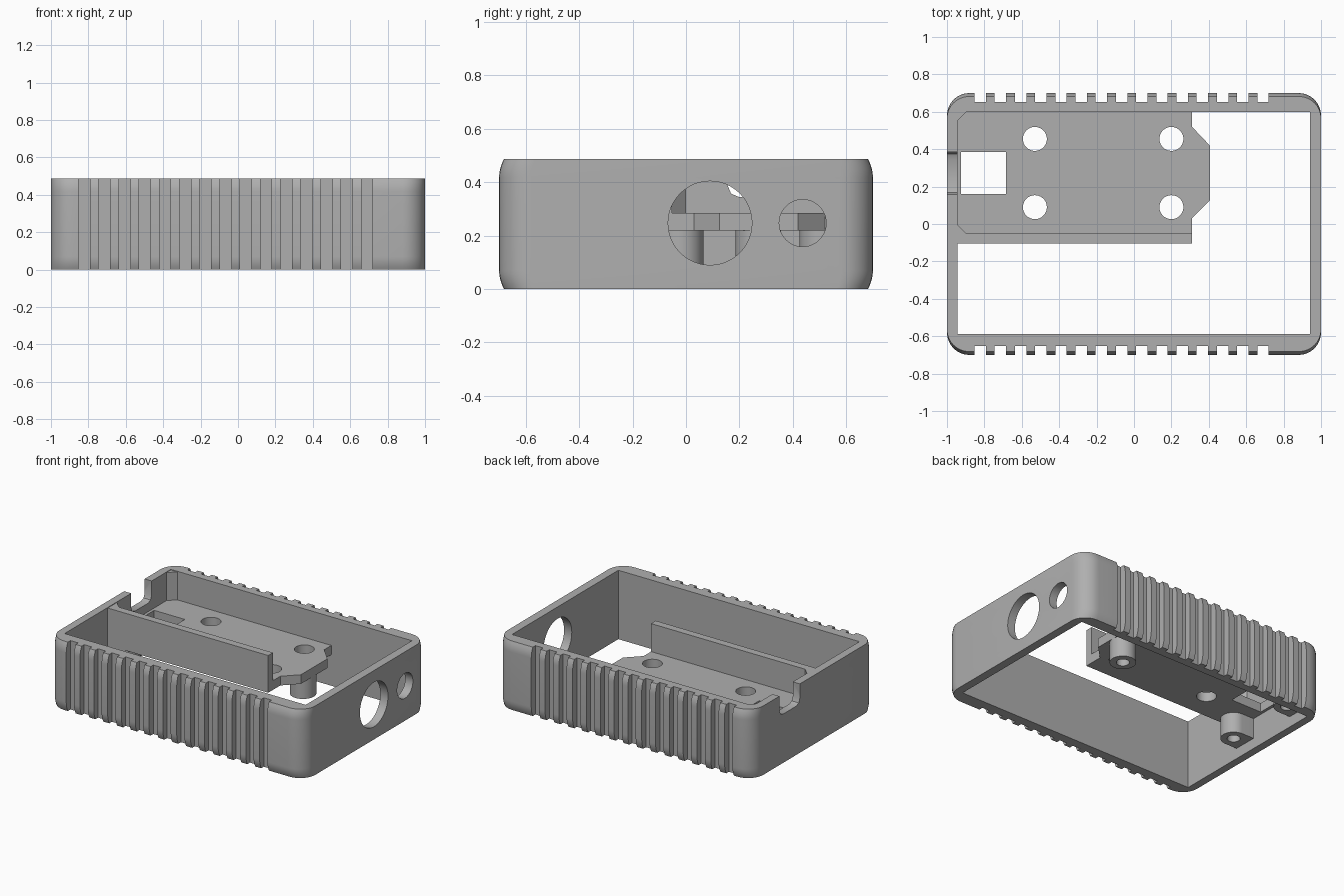
import bpy, bmesh, math

cube = bpy.data.objects.get("Cube")
if cube:
    bpy.data.objects.remove(cube)

grey = bpy.data.materials.new("plain grey")
grey.use_nodes = True
tone = (0.43, 0.43, 0.43, 1)
grey.diffuse_color = tone
grey.node_tree.nodes["Principled BSDF"].inputs["Base Color"].default_value = tone


def finish(name, bm):
    bmesh.ops.recalc_face_normals(bm, faces=bm.faces)
    mesh = bpy.data.meshes.new(name)
    bm.to_mesh(mesh)
    bm.free()
    mesh.materials.append(grey)
    ob = bpy.data.objects.new(name, mesh)
    bpy.context.collection.objects.link(ob)
    return ob


def loft(name, rings):
    """Skin a stack of matching closed rings and cap both ends."""
    bm = bmesh.new()
    loops = [[bm.verts.new(p) for p in ring] for ring in rings]
    n = len(loops[0])
    for low, high in zip(loops, loops[1:]):
        for i in range(n):
            j = (i + 1) % n
            bm.faces.new((low[i], low[j], high[j], high[i]))
    bm.faces.new(loops[0][::-1])
    bm.faces.new(loops[-1])
    return finish(name, bm)


def prism(name, outline, z0, z1):
    return loft(name, [[(x, y, z) for x, y in outline] for z in (z0, z1)])


def box(name, x0, x1, y0, y1, z0, z1):
    return prism(name, [(x0, y0), (x1, y0), (x1, y1), (x0, y1)], z0, z1)


def circle(x, y, r, n=48):
    return [(x + r * math.cos(math.tau * i / n), y + r * math.sin(math.tau * i / n))
            for i in range(n)]


def boolean(target, tool, operation="DIFFERENCE"):
    mod = target.modifiers.new("bool", "BOOLEAN")
    mod.operation = operation
    mod.solver = "EXACT"
    mod.object = tool
    bpy.context.view_layer.objects.active = target
    bpy.ops.object.modifier_apply(modifier=mod.name)
    bpy.data.objects.remove(tool)


def rounded_outline(half_x, half_y, r, steps=8):
    pts = []
    for k, (sx, sy) in enumerate([(1, 1), (-1, 1), (-1, -1), (1, -1)]):
        for i in range(steps + 1):
            a = math.pi / 2 * (k + i / steps)
            pts.append((sx * (half_x - r) + r * math.cos(a),
                        sy * (half_y - r) + r * math.sin(a)))
    return pts


TOP = 0.487
WALL_X, DIVIDER_X = -0.945, 0.31
SHELF_LOW, SHELF_TOP = 0.22, 0.285

# Case: rounded frame whose long sides curve in at the top and bottom
rings = []
edge, pull = 0.07, 0.018
levels = [i / 5 for i in range(6)]
profile = [(edge * t, pull * (1 - t) ** 2) for t in levels]
profile += [(TOP - h, d) for h, d in reversed(profile)]
for z, inset in profile:
    rings.append([(x, y * (1 - inset / 0.7), z)
                  for x, y in rounded_outline(1, 0.7, 0.12)])
case = loft("case", rings)
boolean(case, box("cavity", WALL_X, 0.94, -0.587, 0.6, -1, 1))

# Grip grooves along both long sides
for i in range(15):
    x = -0.853 + 0.108 * i
    for side in (-1, 1):
        y0, y1 = sorted((side * 0.653, side * 0.8))
        boolean(case, box("groove", x, x + 0.061, y0, y1, -1, 1))

# Round openings in the right wall
for y, r in ((0.09, 0.157), (0.437, 0.088)):
    opening = [(y + a, 0.247 + b) for a, b in circle(0, 0, r)]
    boolean(case, loft("opening", [[(x, a, b) for a, b in opening] for x in (0.8, 1.2)]))

# Cable notch with rounded lower corners
notch = [(0.157, 0.8), (0.157, 0.385), (0.169, 0.357), (0.197, 0.345),
         (0.345, 0.345), (0.373, 0.357), (0.385, 0.385), (0.385, 0.8)]
boolean(case, loft("notch", [[(x, y, z) for y, z in notch] for x in (-1.2, -0.9)]))

# Raised shelf with a tapered tongue
shelf = prism("shelf", [(-0.95, -0.105), (DIVIDER_X, -0.105), (DIVIDER_X, 0.03),
                        (0.405, 0.125), (0.405, 0.42), (DIVIDER_X, 0.52),
                        (DIVIDER_X, 0.605), (-0.95, 0.605)], SHELF_LOW, SHELF_TOP)
boolean(shelf, box("slot", -0.925, -0.685, 0.16, 0.385, 0, 1))
for x in (-0.53, 0.2):
    for y in (0.09, 0.455):
        boolean(shelf, prism("screw_hole", circle(x, y, 0.064), 0, 1))

# Divider wall and corner fillets of the compartment
divider = box("divider", -0.95, DIVIDER_X, -0.105, -0.052, SHELF_LOW, TOP - 0.004)
for name, y, turn in (("back_corner_fillet", 0.603, -1), ("divider_corner_fillet", -0.055, 1)):
    prism(name, [(-0.947, y), (-0.892, y), (-0.947, y + turn * 0.055)],
          SHELF_TOP - 0.01, TOP - 0.004)

# Hollow posts hanging below the shelf
POST_LOW = 0.075
for name, x, y in (("tongue_post", 0.32, 0.27), ("front_post", -0.85, -0.02),
                   ("back_post", -0.85, 0.51)):
    post = prism(name, circle(x, y, 0.085), POST_LOW, SHELF_LOW + 0.01)
    if x < 0:
        boolean(post, box("web", -0.95, x, y - 0.085, y + 0.085, POST_LOW, SHELF_LOW + 0.01),
                "UNION")
    boolean(post, prism("bore", circle(x, y, 0.042), 0, SHELF_LOW - 0.02))

# Smooth the curved surfaces, keep edges crisp
bpy.ops.object.select_all(action="DESELECT")
for ob in bpy.context.collection.objects:
    if ob.type == "MESH":
        ob.select_set(True)
        bpy.context.view_layer.objects.active = ob
bpy.ops.object.shade_smooth_by_angle(angle=math.radians(30))
